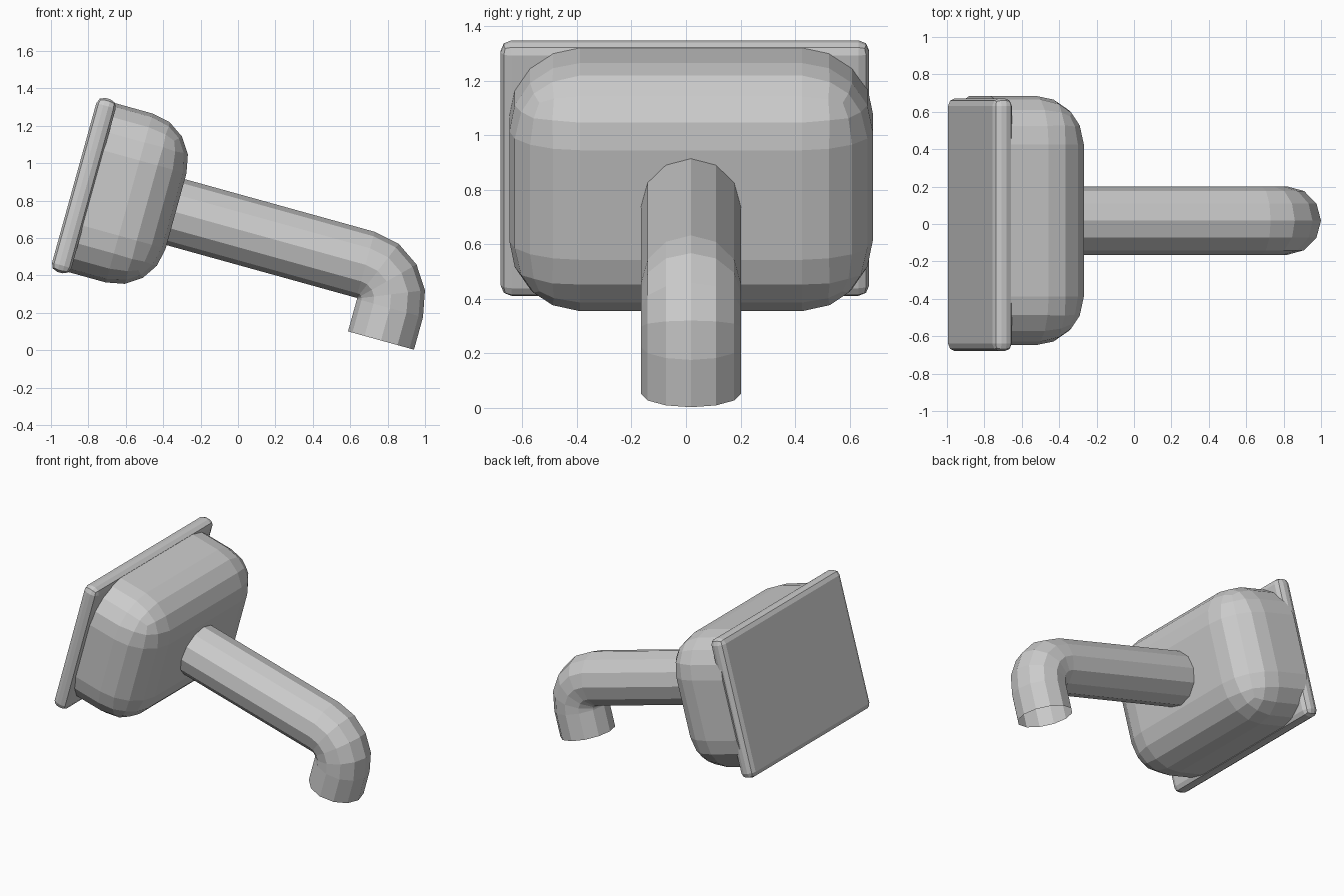
import bpy, bmesh
from math import radians, sin, cos, pi

if "Cube" in bpy.data.objects:
    bpy.data.objects.remove(bpy.data.objects["Cube"])

TILT = radians(15.5)   # whole fitting leans about the y axis
Y_OFF = 0.018          # body and pipe sit slightly off the plate centre


def finish(bm, name):
    bmesh.ops.recalc_face_normals(bm, faces=bm.faces)
    me = bpy.data.meshes.new(name)
    bm.to_mesh(me)
    bm.free()
    ob = bpy.data.objects.new(name, me)
    ob.rotation_euler = (0, TILT, 0)
    bpy.context.collection.objects.link(ob)
    return ob


def rounded_box(name, lo, hi, radius, segments, sharp_back=False):
    bm = bmesh.new()
    bmesh.ops.create_cube(bm, size=1)
    for v in bm.verts:
        v.co = [a + (c + 0.5) * (b - a) for a, b, c in zip(lo, hi, v.co)]
    edges = [e for e in bm.edges
             if not (sharp_back and all(v.co.x < lo[0] + 1e-4 for v in e.verts))]
    bmesh.ops.bevel(bm, geom=edges, offset=radius, offset_type='OFFSET',
                    segments=segments, profile=0.5, affect='EDGES')
    return finish(bm, name)


# wall plate and rounded housing
rounded_box("wall_plate", (-1.083, -0.68, 0.145), (-0.975, 0.672, 1.11), 0.04, 2)
rounded_box("housing", (-1.03, -0.648, 0.16), (-0.518, 0.685, 1.097), 0.26, 4, True)

# bent spout: 12-sided open tube swept along a straight run, an elbow and an outlet
R_PIPE, R_BEND, SIDES, STEPS = 0.183, 0.188, 12, 4
CX, CZ = 0.535, 0.434                      # elbow centre
stations = [(-0.54, CZ + R_BEND, 0.0)]
for i in range(STEPS + 1):
    a = i / STEPS * pi / 2
    stations.append((CX + R_BEND * sin(a), CZ + R_BEND * cos(a), a))
stations.append((CX + R_BEND, 0.254, pi / 2))

bm = bmesh.new()
rings = []
for x, z, a in stations:
    ring = []
    for k in range(SIDES):
        t = 2 * pi * k / SIDES
        r = R_PIPE * cos(t)
        ring.append(bm.verts.new((x + r * sin(a), Y_OFF + R_PIPE * sin(t), z + r * cos(a))))
    rings.append(ring)
for p, q in zip(rings, rings[1:]):
    for k in range(SIDES):
        n = (k + 1) % SIDES
        bm.faces.new((p[k], p[n], q[n], q[k]))
finish(bm, "spout_pipe")
